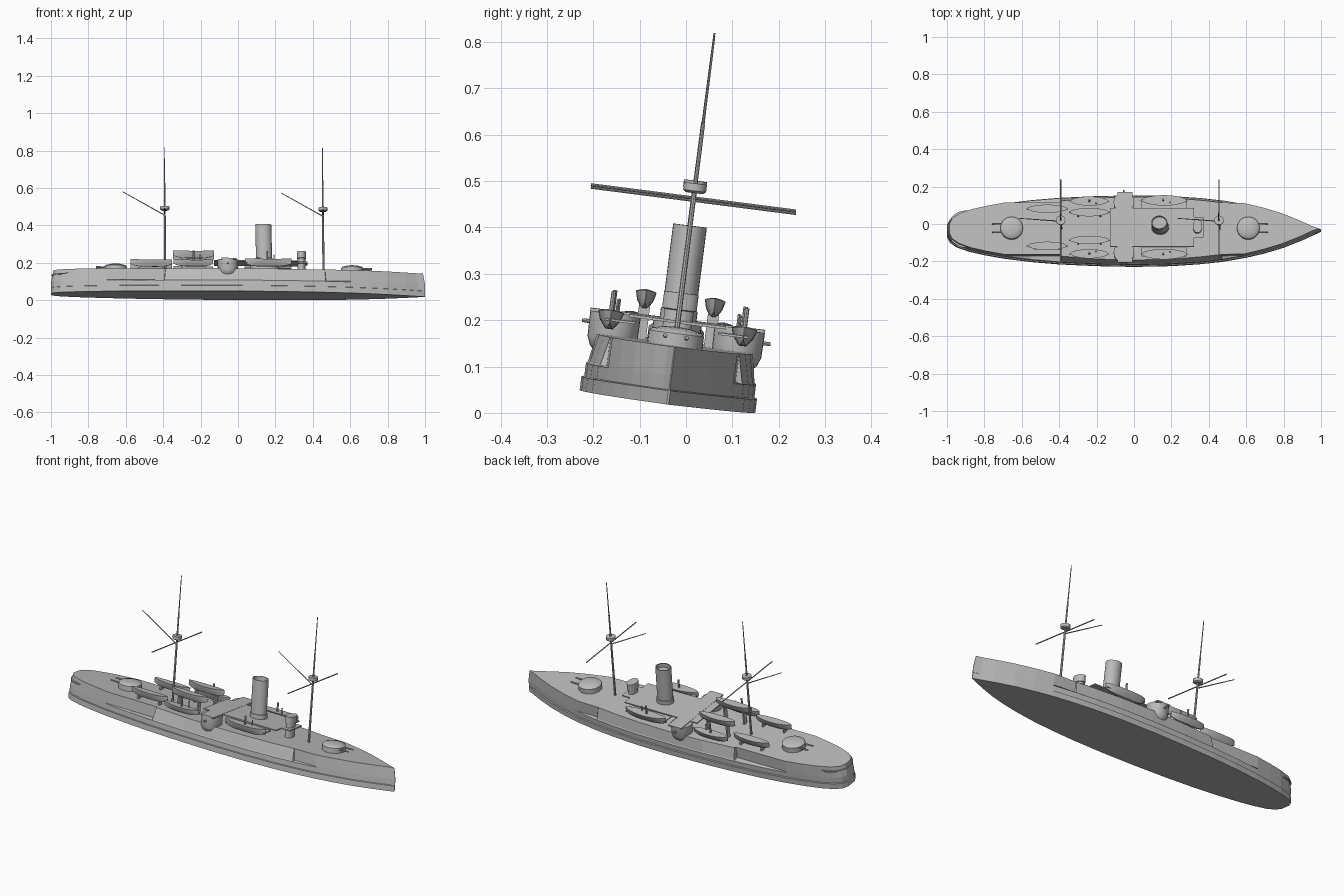
import bpy, bmesh
from math import radians, cos, sin, pi
from mathutils import Matrix, Vector

cube = bpy.data.objects.get("Cube")
if cube:
    bpy.data.objects.remove(cube)

grey = bpy.data.materials.new("hull grey")
grey.use_nodes = True
GREY = (0.5, 0.5, 0.5, 1)
grey.diffuse_color = GREY
grey.node_tree.nodes["Principled BSDF"].inputs["Base Color"].default_value = GREY

# The whole ship heels to its left and trims slightly by the bow
TILT = (Matrix.Translation((0, -0.04, 0.025)) @ Matrix.Rotation(radians(0.4), 4, 'Y')
        @ Matrix.Rotation(radians(-7.3), 4, 'X'))


def finish(name, bm, smooth=False):
    bmesh.ops.recalc_face_normals(bm, faces=bm.faces)
    bm.transform(TILT)
    mesh = bpy.data.meshes.new(name)
    bm.to_mesh(mesh)
    bm.free()
    mesh.materials.append(grey)
    ob = bpy.data.objects.new(name, mesh)
    bpy.context.collection.objects.link(ob)
    if smooth:
        bpy.ops.object.select_all(action='DESELECT')
        ob.select_set(True)
        bpy.context.view_layer.objects.active = ob
        bpy.ops.object.shade_smooth_by_angle(angle=radians(35))
    return ob


def loft(name, rings, smooth=False):
    bm = bmesh.new()
    rows = [[bm.verts.new(p) for p in ring] for ring in rings]
    n = len(rows[0])
    for a, b in zip(rows, rows[1:]):
        for i in range(n):
            j = (i + 1) % n
            bm.faces.new((a[i], a[j], b[j], b[i]))
    bm.faces.new(rows[0])
    bm.faces.new(rows[-1])
    return finish(name, bm, smooth)


def turned(name, x, y, profile, ry=1.0, rake=0.0, n=28):
    """Stack of (radius, z) rings; ry squashes across, rake leans aft."""
    rings = [[(x - rake * z + r * cos(2 * pi * i / n), y + r * ry * sin(2 * pi * i / n), z)
              for i in range(n)] for r, z in profile]
    return loft(name, rings, True)


def box(name, x0, x1, y0, y1, z0, z1):
    return loft(name, [[(x0, y0, z), (x1, y0, z), (x1, y1, z), (x0, y1, z)] for z in (z0, z1)])


def rod(name, a, b, r0, r1, n=8):
    a, b = Vector(a), Vector(b)
    turn = (b - a).to_track_quat('Z', 'Y')
    circle = [Vector((cos(2 * pi * i / n), sin(2 * pi * i / n), 0)) for i in range(n)]
    return loft(name, [[p + turn @ (c * r) for c in circle] for p, r in ((a, r0), (b, r1))], True)


# Hull: half breadths along the length, with a stepped-out middle section
AFT, FORE = -0.395, 0.47
STATIONS = [(-1, .03), (-.985, .06), (-.95, .085), (-.88, .11), (-.8, .128), (-.7, .146), (-.55, .165),
            (AFT, .178), (-.2, .187), (0, .191), (.2, .187), (.35, .177), (FORE, .164),
            (.6, .142), (.7, .118), (.8, .088), (.9, .048), (.96, .02), (1, .002)]


def hull_ring(x, w, middle):
    inner = max(w - 0.006, 0.001)
    if middle:
        deck = 0.14 + 0.03 * (1 - (x / 0.47) ** 2)
        shelf = inner - 0.004
    else:
        deck = shelf = min(inner, 0.14)
    side = [(w, 0), (w, .03), (inner, .032), (inner, .06), (shelf, .064), (deck, .125)]
    pts = [(y, z) for y, z in side] + [(-y, z) for y, z in reversed(side)]
    return [(x * (0.988 if z > 0.1 else 1), y, z) for y, z in pts]


rings = []
for x, w in STATIONS:
    if x == AFT:
        rings += [hull_ring(x, w, False), hull_ring(x + .002, w, True)]
    elif x == FORE:
        rings += [hull_ring(x - .002, w, True), hull_ring(x, w, False)]
    else:
        rings.append(hull_ring(x, w, AFT < x < FORE))
loft("hull", rings)

# Stern walk
turned("stern_walk", -0.9, 0, [(0.098, 0.098), (0.098, 0.104)], ry=1.02)

# Main gun turrets with twin barrels
for label, x, d in (("fore", 0.61, 1), ("aft", -0.655, -1)):
    turned(label + "_turret", x, 0, [(.06, .12), (.06, .152), (.054, .158), (.03, .164), (.008, .166)])
    for side in (-1, 1):
        rod(label + "_gun", (x, side * .023, .143), (x + d * .105, side * .023, .146), .006, .004)

# Bridge deck, its wings and the forward platform
box("bridge_deck", -0.13, 0.32, -0.105, 0.105, 0.172, 0.178)
box("bridge_wings", -0.09, -0.01, -0.19, 0.19, 0.172, 0.179)
box("forward_platform", 0.30, 0.37, -0.055, 0.055, 0.172, 0.178)
turned("funnel_casing", 0.14, 0, [(.075, .12), (.075, .174)], ry=0.7)

# Funnel with a sunken mouth, and the conning tower
turned("funnel", 0.144, 0, [(.047, .17), (.047, .2), (.043, .202), (.043, .383), (.038, .383), (.038, .36)],
       ry=0.85, rake=0.03)
turned("conning_tower", 0.338, 0, [(.021, .12), (.021, .2), (.025, .202), (.025, .238)], ry=1.5)


# Ship's boats
def boat(name, x, y, z, length, width, height):
    rings = []
    for k in range(13):
        t = -1 + k / 6
        w = width / 2 * max(1 - t * t, 0.004) ** 0.65
        keel = z + height * 0.35 * t ** 4
        rim = z + height * (0.88 + 0.12 * t * t)
        mid = (keel + rim) / 2
        half = [(.3 * w, keel), (.8 * w, mid), (w, rim)]
        pts = half + [(-a, b) for a, b in reversed(half)]
        rings.append([(x + t * length / 2, y + a, b) for a, b in pts])
    loft(name, rings, True)


for s, label in ((1, "left"), (-1, "right")):
    # Side gun sponson with rounded underside
    turned(label + "_sponson", -0.055, s * .135,
           [(.01, .078), (.03, .084), (.046, .098), (.054, .118), (.055, .175)])
    rod(label + "_sponson_gun", (-0.055, s * .17, .15), (-0.055, s * .205, .15), .005, .004)
    boat(label + "_aft_cutter", -0.465, s * .1, .14, .22, .045, .04)
    boat(label + "_upper_boat", -0.24, s * .075, .19, .22, .045, .042)
    boat(label + "_aft_launch", -0.24, s * .142, .138, .21, .05, .036)
    boat(label + "_fore_launch", 0.16, s * .145, .14, .25, .056, .042)
    box(label + "_launch_skid", 0.04, 0.28, min(s * .09, s * .155), max(s * .09, s * .155), .158, .163)
    # Boat chocks
    for x, y, top in ((-.53, .1, .145), (-.4, .1, .145), (-.3, .075, .196), (-.18, .075, .196)):
        box(label + "_chock", x - .004, x + .004, s * y - .012, s * y + .012, .12, top)
    # Launch funnels and posts
    for x, y in ((-.24, .142), (.155, .145)):
        rod(label + "_launch_funnel", (x, s * y, .165), (x, s * y, .222), .005, .005)
        rod(label + "_launch_post", (x + .036, s * y - s * .012, .165), (x + .036, s * y - s * .012, .205), .003, .003)

# Masts with fighting top, yard and gaff
for label, x in (("fore", 0.458), ("main", -0.388)):
    def at(z):
        return (x - 0.015 * z, 0, z)
    rod(label + "_lower_mast", at(.12), at(.48), .006, .005)
    rod(label + "_topmast", at(.46), at(.605), .0045, .004)
    rod(label + "_pole", at(.6), at(.798), .003, .002)
    turned(label + "_fighting_top", at(.47)[0], 0, [(.018, .456), (.025, .461), (.025, .477)], n=16)
    rod(label + "_yard", (at(.44)[0], -.223, .44), (at(.44)[0], .223, .44), .003, .003)
    rod(label + "_gaff", at(.43), (x - .232, 0, .555), .003, .002)
